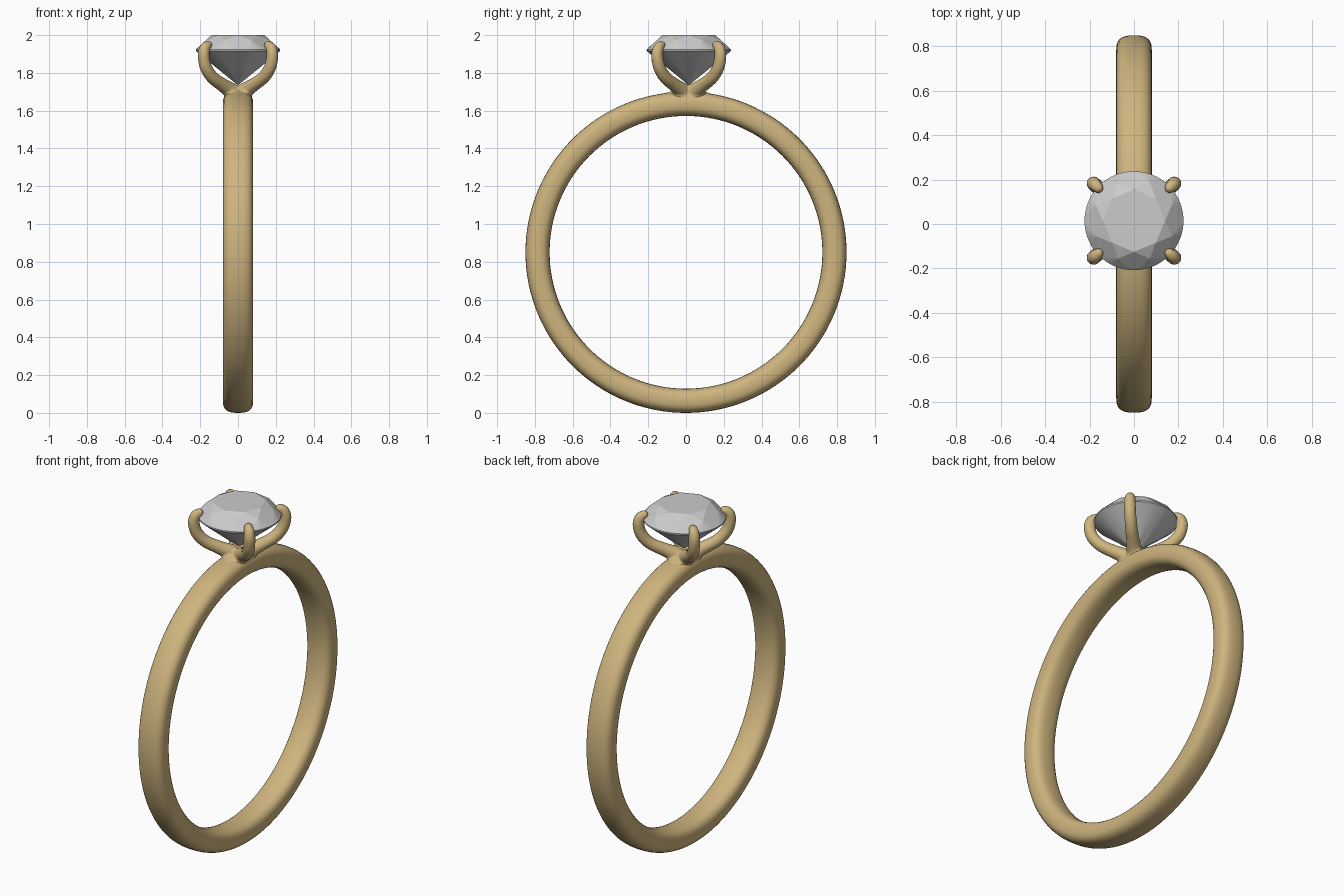
import bpy, bmesh
from math import sin, cos, pi, copysign
from mathutils import Vector, Matrix

if "Cube" in bpy.data.objects:
    bpy.data.objects.remove(bpy.data.objects["Cube"])

gold = bpy.data.materials.new("gold")
gold.diffuse_color = (0.62, 0.46, 0.21, 1)
gold.use_nodes = True
gold.node_tree.nodes["Principled BSDF"].inputs["Base Color"].default_value = gold.diffuse_color


def finish(bm, name, mat=None, smooth=True):
    bmesh.ops.recalc_face_normals(bm, faces=bm.faces)
    me = bpy.data.meshes.new(name)
    bm.to_mesh(me)
    bm.free()
    for p in me.polygons:
        p.use_smooth = smooth
    if mat:
        me.materials.append(mat)
    ob = bpy.data.objects.new(name, me)
    bpy.context.collection.objects.link(ob)
    return ob


def ring_points(n, r, z, turn=0.0):
    return [Vector((r * cos(2 * pi * i / n + turn), r * sin(2 * pi * i / n + turn), z)) for i in range(n)]


# Band: rounded section swept round the x axis
bm = bmesh.new()
SEG, SIDES = 128, 28


def soft(v):
    return copysign(abs(v) ** (2 / 2.7), v)


loops = []
for i in range(SEG):
    a = 2 * pi * i / SEG
    loop = []
    for j in range(SIDES):
        t = 2 * pi * j / SIDES
        r = 0.786 + 0.064 * soft(cos(t))
        loop.append(bm.verts.new((0.08 * soft(sin(t)), r * cos(a), 0.85 + r * sin(a))))
    loops.append(loop)
for i in range(SEG):
    p, q = loops[i], loops[(i + 1) % SEG]
    for j in range(SIDES):
        k = (j + 1) % SIDES
        bm.faces.new((p[j], p[k], q[k], q[j]))
finish(bm, "band", gold)

# Setting: four tapered claws and a foot, fused into one smooth body
bm = bmesh.new()
claw = [(0.035, 1.705, 0.045), (0.08, 1.735, 0.038), (0.135, 1.776, 0.035), (0.170, 1.83, 0.034),
        (0.182, 1.89, 0.033), (0.176, 1.93, 0.030), (0.160, 1.947, 0.025)]
pts = [Vector(p) for p in [claw[0]] + claw + [claw[-1]]]
STEPS = 7
for i in range(1, len(pts) - 2):
    a, b, c, d = pts[i - 1:i + 3]
    for s in range(STEPS + 1):
        t = s / STEPS
        x, z, r = 0.5 * (2 * b + (c - a) * t + (2 * a - 5 * b + 4 * c - d) * t ** 2
                         + (3 * b - a - 3 * c + d) * t ** 3)
        for sx in (-1, 1):
            for sy in (-1, 1):
                bmesh.ops.create_icosphere(bm, subdivisions=2, radius=r, matrix=Matrix.Translation(
                    (sx * x, sy * x * 0.92 + 0.015, z)))
foot = Matrix.Translation((0, 0.008, 1.66)) @ Matrix.Diagonal((0.077, 0.15, 0.053, 1))
bmesh.ops.create_uvsphere(bm, u_segments=32, v_segments=16, radius=1, matrix=foot)
setting = finish(bm, "claw_setting", gold)
mod = setting.modifiers.new("fuse", 'REMESH')
mod.mode = 'VOXEL'
mod.voxel_size = 0.007
mod.use_smooth_shade = True
mod = setting.modifiers.new("soften", 'SMOOTH')
mod.factor = 0.5
mod.iterations = 8

# Stone: round brilliant cut as the hull of its facet corners
bm = bmesh.new()
corners = (ring_points(8, 0.14, 2.0) + ring_points(8, 0.185, 1.972, pi / 8)
           + ring_points(64, 0.223, 1.924) + ring_points(64, 0.223, 1.916)
           + ring_points(8, 0.05, 1.772, pi / 8) + [Vector((0, 0, 1.735))])
for p in corners:
    bm.verts.new(p + Vector((0, 0.015, 0)))
bmesh.ops.convex_hull(bm, input=bm.verts)
bmesh.ops.dissolve_limit(bm, angle_limit=0.01, verts=bm.verts, edges=bm.edges)
finish(bm, "gemstone", smooth=False)
